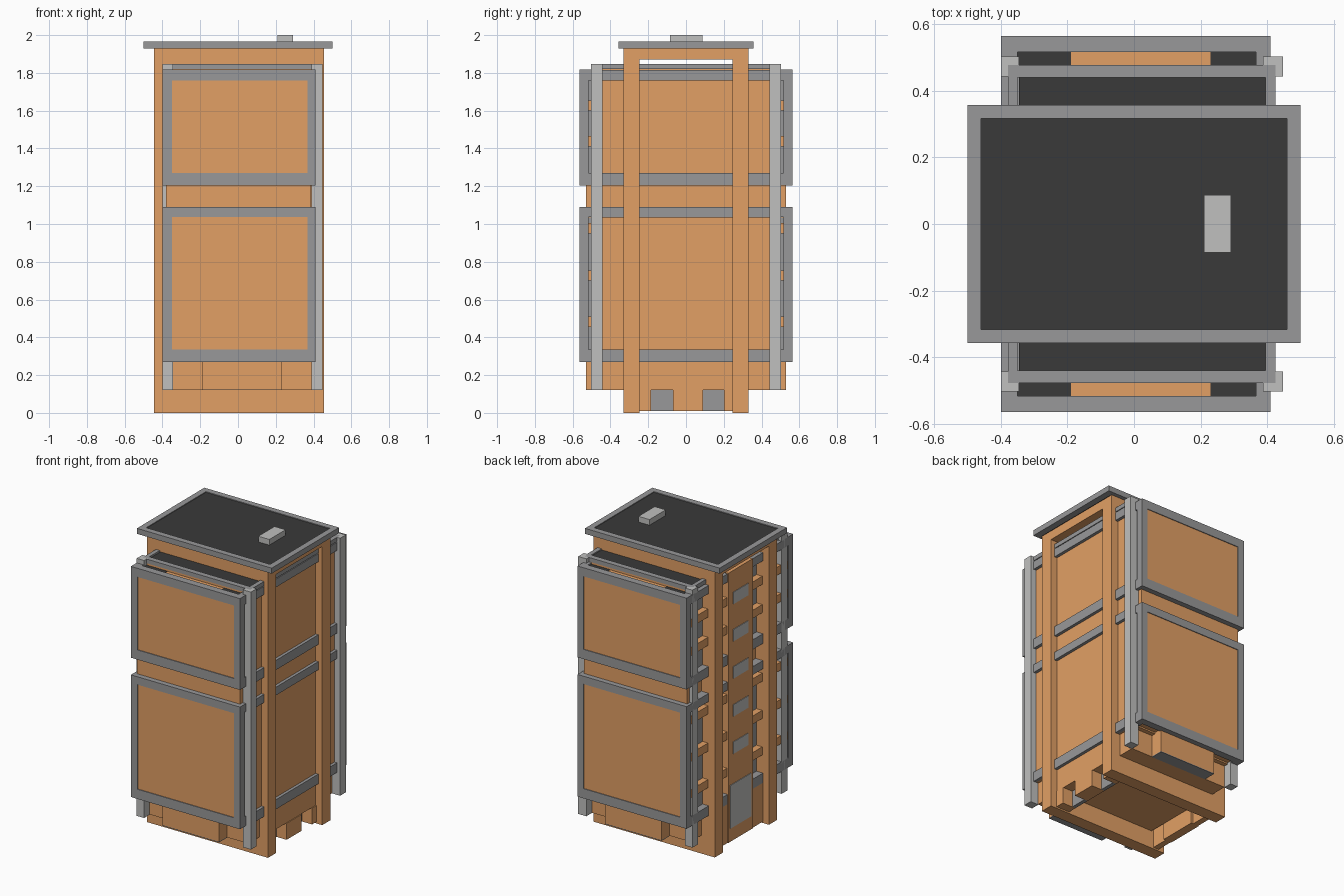
import bpy


def material(name, rgb):
    m = bpy.data.materials.new(name)
    m.diffuse_color = (*rgb, 1)
    return m


ORANGE = material("orange brick", (0.76, 0.35, 0.13))
GREY = material("mid grey trim", (0.315, 0.315, 0.32))
LIGHT = material("light grey", (0.53, 0.53, 0.52))
DARK = material("dark roofing", (0.042, 0.042, 0.042))


def box(name, x, y, z, mat):
    """Axis-aligned box from (min, max) pairs."""
    v = [(a, b, c) for c in z for b in y for a in x]
    f = [(0, 2, 3, 1), (4, 5, 7, 6), (0, 1, 5, 4),
         (2, 6, 7, 3), (0, 4, 6, 2), (1, 3, 7, 5)]
    me = bpy.data.meshes.new(name)
    me.from_pydata(v, [], f)
    me.materials.append(mat)
    ob = bpy.data.objects.new(name, me)
    bpy.context.collection.objects.link(ob)
    return ob


def pair(name, x, y, z, mat):
    """Same box at the front and at the back."""
    box("back_" + name, x, y, z, mat)
    box("front_" + name, x, (-y[1], -y[0]), z, mat)


def rim(name, x, y, z, wx0, wx1, wy, mat):
    """Horizontal rectangular border."""
    box(name + "_left", (x[0], x[0] + wx0), y, z, mat)
    box(name + "_right", (x[1] - wx1, x[1]), y, z, mat)
    inner = (x[0] + wx0, x[1] - wx1)
    box(name + "_front", inner, (y[0], y[0] + wy), z, mat)
    box(name + "_back", inner, (y[1] - wy, y[1]), z, mat)


# Tower: two thick walls joined by a top slab, open in the middle
pair("tower_wall", (-0.445, 0.454), (0.245, 0.33), (0, 1.93), ORANGE)
box("tower_top_beam", (-0.445, 0.454), (-0.245, 0.245), (1.87, 1.93), ORANGE)

# Main roof with border and vent
rim("roof_border", (-0.5, 0.5), (-0.357, 0.357), (1.93, 1.967), 0.04, 0.04, 0.04, GREY)
box("roof_surface", (-0.46, 0.46), (-0.317, 0.317), (1.93, 1.962), DARK)
box("roof_vent", (0.21, 0.292), (-0.085, 0.087), (1.955, 2.0), LIGHT)

# Apartment block running through the tower
box("block_core", (-0.345, 0.405), (-0.245, 0.245), (0.12, 1.825), ORANGE)
pair("wing_core", (-0.345, 0.405), (0.33, 0.475), (0.27, 1.825), ORANGE)
pair("wing_base", (-0.345, 0.389), (0.33, 0.445), (0.122, 0.27), ORANGE)
box("block_roof", (-0.345, 0.395), (-0.44, 0.44), (1.825, 1.84), DARK)
rim("block_roof_border", (-0.378, 0.425), (-0.477, 0.477), (1.82, 1.848), 0.028, 0.03, 0.037, GREY)

# Grey bands at the right side and slab ends on the left side
bands = [(0.27, 0.335), (1.035, 1.09), (1.205, 1.27), (1.76, 1.815)]
for z in bands:
    box("right_band", (0.40, 0.425), (-0.475, 0.475), z, GREY)
    box("left_band", (-0.40, -0.34), (-0.475, 0.475), z, GREY)
for z in (0.455, 0.70, 0.95, 1.41, 1.60):
    box("left_floor_slab", (-0.395, -0.34), (-0.515, 0.515), (z, z + 0.055), ORANGE)
    pair("right_floor_slab", (0.36, 0.38), (0.477, 0.515), (z, z + 0.055), ORANGE)

# Recessed grey glazing at the block ends
for z in ((0.335, 1.035), (1.27, 1.76)):
    pair("left_glazing", (-0.354, -0.34), (0.33, 0.517), z, GREY)
    pair("left_inner_glazing", (-0.352, -0.34), (0.13, 0.245), z, GREY)
    pair("right_glazing", (0.36, 0.371), (0.477, 0.517), z, GREY)

# Stair column with windows and entrance door
box("stair_column", (-0.405, -0.345), (-0.13, 0.13), (0.01, 1.82), ORANGE)
for z in (0.63, 0.88, 1.135, 1.385, 1.635):
    box("stair_window", (-0.409, -0.404), (-0.08, 0.08), (z - 0.04, z + 0.04), LIGHT)
box("entrance_door", (-0.409, -0.404), (-0.11, 0.11), (0.10, 0.39), LIGHT)
box("left_base_wall", (-0.40, -0.36), (-0.245, 0.245), (0.01, 0.27), ORANGE)

# Right base with two recessed doors
for y in ((-0.245, -0.185), (-0.07, 0.09), (0.20, 0.245)):
    box("right_base_pier", (0.31, 0.41), y, (0.01, 0.12), ORANGE)
for y in ((-0.185, -0.07), (0.09, 0.20)):
    box("right_base_door", (0.31, 0.335), y, (0.01, 0.12), GREY)

# Light corner pillars of the wings
pair("left_pillar", (-0.40, -0.345), (0.443, 0.503), (0.12, 1.848), LIGHT)
pair("right_pillar", (0.388, 0.448), (0.443, 0.503), (0.12, 1.848), LIGHT)

# Facade: orange infill nearly flush with the frames, belt and central bay
for z in ((0.28, 1.05), (1.25, 1.80)):
    pair("facade_infill", (-0.352, 0.369), (0.517, 0.560), z, ORANGE)
pair("facade_backing", (-0.35, 0.367), (0.475, 0.517), (0.28, 1.80), ORANGE)
pair("facade_belt", (-0.38, 0.387), (0.475, 0.53), (1.09, 1.205), ORANGE)
pair("facade_bay", (-0.19, 0.23), (0.43, 0.53), (0.125, 1.806), ORANGE)
pair("facade_bay_underside", (-0.19, 0.23), (0.445, 0.53), (0.12, 0.125), GREY)
for a, b in ((-0.35, -0.19), (0.23, 0.367)):
    pair("facade_roof", (a, b), (0.477, 0.517), (1.80, 1.808), DARK)
for z0, z1, i0, i1 in ((0.27, 1.09, 0.335, 1.037), (1.205, 1.818, 1.27, 1.76)):
    # picture frame
    pair("frame_left", (-0.40, -0.35), (0.517, 0.565), (z0, z1), GREY)
    pair("frame_right", (0.367, 0.41), (0.517, 0.565), (z0, z1), GREY)
    pair("frame_bottom", (-0.35, 0.367), (0.517, 0.565), (z0, i0), GREY)
    pair("frame_top", (-0.35, 0.367), (0.517, 0.565), (i1, z1), GREY)
    # side returns tying the frame to the wing
    for a, b in ((-0.40, -0.35), (0.367, 0.41)):
        pair("frame_return_bottom", (a, b), (0.477, 0.517), (z0, i0), GREY)
        pair("frame_return_top", (a, b), (0.477, 0.517), (i1, z1), GREY)
